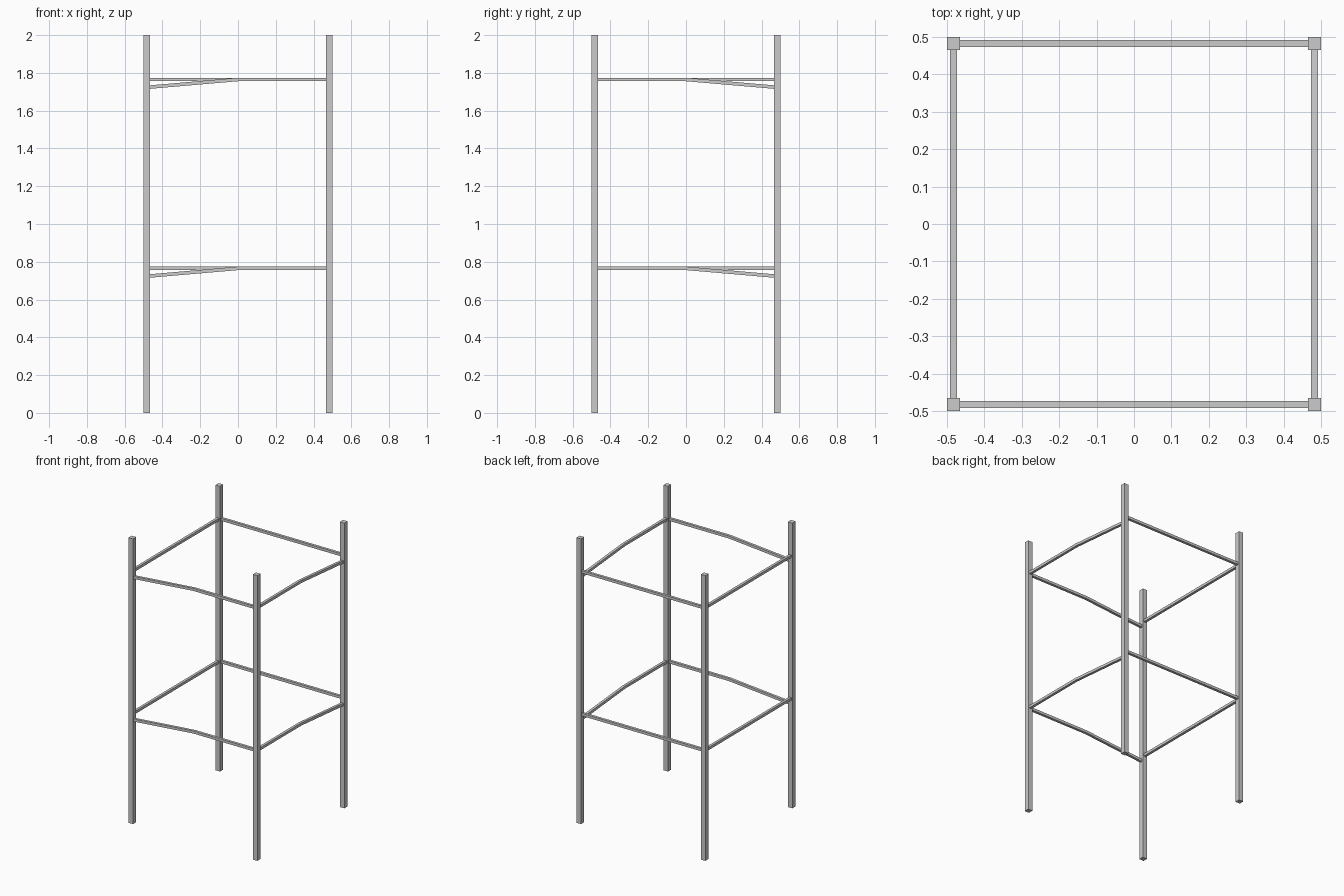
import bpy, bmesh

if "Cube" in bpy.data.objects:
    bpy.data.objects.remove(bpy.data.objects["Cube"])

W = 0.035            # post thickness
C = 0.5 - W / 2      # post centre line
R = 0.0185           # rail thickness
IN = 0.5 - W         # inner post face


def sweep(name, sections):
    """Join square cross-sections (lists of 4 points) into a closed bar."""
    bm = bmesh.new()
    rings = [[bm.verts.new(p) for p in s] for s in sections]
    for a, b in zip(rings, rings[1:]):
        for i in range(4):
            j = (i + 1) % 4
            bm.faces.new((a[i], a[j], b[j], b[i]))
    bm.faces.new(rings[0])
    bm.faces.new(rings[-1])
    bmesh.ops.recalc_face_normals(bm, faces=bm.faces)
    mesh = bpy.data.meshes.new(name)
    bm.to_mesh(mesh)
    bm.free()
    obj = bpy.data.objects.new(name, mesh)
    bpy.context.collection.objects.link(obj)


SQUARE = [(-.5, -.5), (.5, -.5), (.5, .5), (-.5, .5)]


def rail(name, along_x, side, path):
    """Rail through (position, height) points along one side of the frame."""
    secs = []
    for t, z in path:
        s = []
        for a, b in SQUARE:
            across = side * C + a * R
            s.append((t, across, z + b * R) if along_x else (across, t, z + b * R))
        secs.append(s)
    sweep(name, secs)


# Corner posts
for sx, nx in ((-1, "left"), (1, "right")):
    for sy, ny in ((-1, "front"), (1, "back")):
        sweep(f"{ny}_{nx}_post",
              [[(sx * C + a * W, sy * C + b * W, z) for a, b in SQUARE]
               for z in (0, 2)])

# Rails: back and left are straight, front and right dip at one end
for level, h in (("lower", 0.765), ("upper", 1.765)):
    low = h - 0.04
    rail(f"{level}_back_rail", True, 1, [(-IN, h), (IN, h)])
    rail(f"{level}_left_rail", False, -1, [(-IN, h), (IN, h)])
    rail(f"{level}_front_rail", True, -1, [(-IN, low), (0, h), (IN, h)])
    rail(f"{level}_right_rail", False, 1, [(-IN, h), (0, h), (IN, low)])
